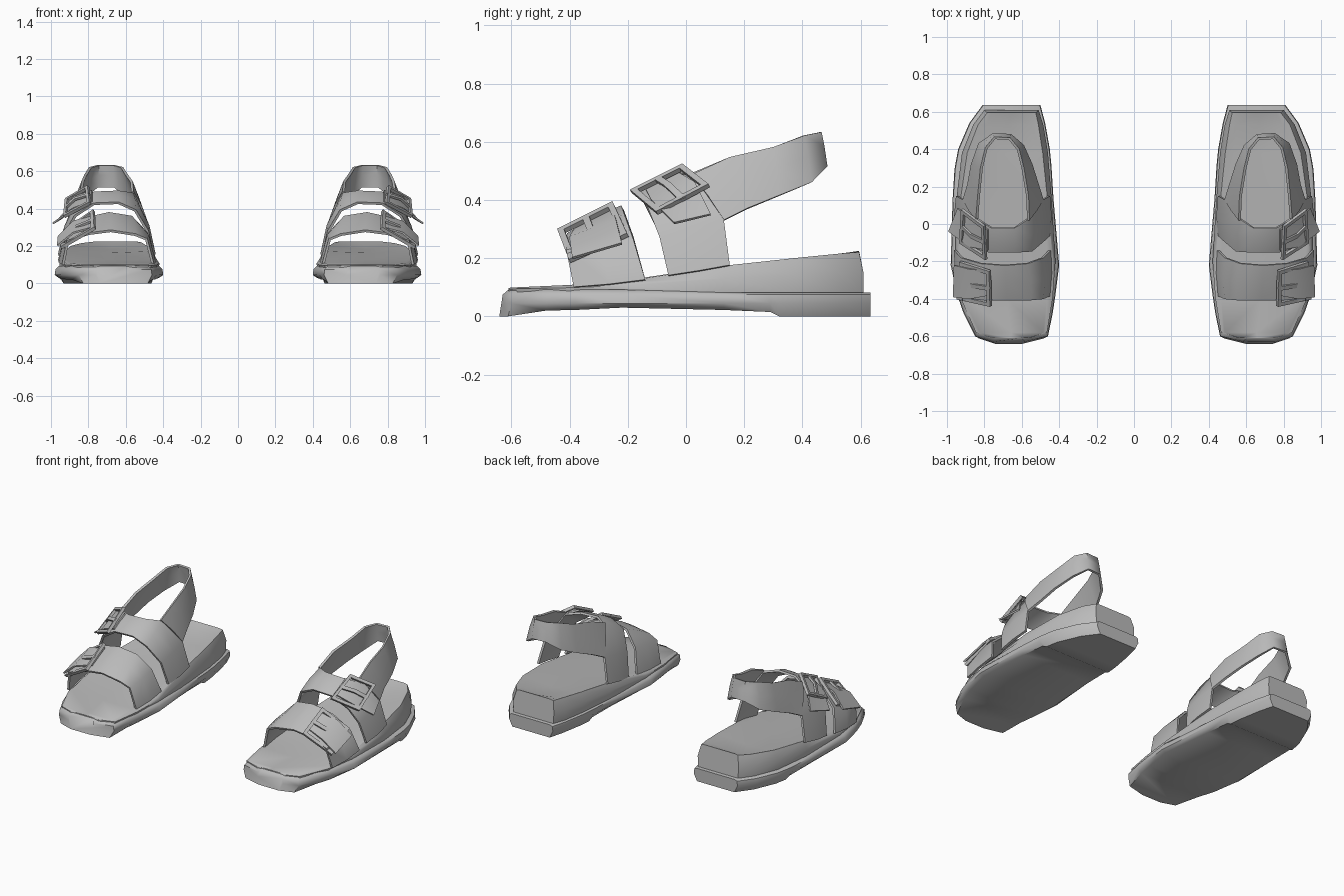
import bpy, bmesh
from mathutils import Vector

cube = bpy.data.objects.get("Cube")
if cube:
    bpy.data.objects.remove(cube, do_unlink=True)

GREY = (0.5, 0.5, 0.5, 1)
mat = bpy.data.materials.new("plain grey")
mat.use_nodes = True
mat.diffuse_color = GREY
mat.node_tree.nodes["Principled BSDF"].inputs["Base Color"].default_value = GREY


def build(name, side, verts, faces, thick=0, angle=50):
    """Mesh object, flipped in x for the right foot, optionally thickened."""
    me = bpy.data.meshes.new(name)
    me.from_pydata([(x * side, y, z) for x, y, z in verts], [], faces)
    bm = bmesh.new()
    bm.from_mesh(me)
    bmesh.ops.recalc_face_normals(bm, faces=bm.faces)
    bm.to_mesh(me)
    bm.free()
    me.materials.append(mat)
    ob = bpy.data.objects.new(name, me)
    bpy.context.collection.objects.link(ob)
    bpy.ops.object.select_all(action='DESELECT')
    ob.select_set(True)
    bpy.context.view_layer.objects.active = ob
    if thick:
        mod = ob.modifiers.new("thickness", 'SOLIDIFY')
        mod.thickness = thick
        mod.offset = 0
        bpy.ops.object.modifier_apply(modifier=mod.name)
    bpy.ops.object.shade_smooth_by_angle(angle=angle * 0.0174533)
    return ob


def loft(name, side, rings, angle=50):
    """Skin closed cross-sections and cap both ends."""
    n = len(rings[0])
    verts = [p for r in rings for p in r]
    faces = [(k * n + i, k * n + (i + 1) % n, (k + 1) * n + (i + 1) % n, (k + 1) * n + i)
             for k in range(len(rings) - 1) for i in range(n)]
    faces += [tuple(range(n)), tuple(range(len(verts) - n, len(verts)))]
    return build(name, side, verts, faces, 0, angle)


def strap(name, side, pairs, thick=0.014, bulge=0.0):
    """Band between two edges, with a slightly raised centre line."""
    c = Vector((0.70, 0, 0.2))
    verts = []
    for a, b in pairs:
        m = (Vector(a) + Vector(b)) / 2
        out = m - c
        out.y = 0
        verts += [a, tuple(m + out.normalized() * bulge), b]
    faces = [(3 * i + j, 3 * i + j + 1, 3 * i + j + 4, 3 * i + j + 3)
             for i in range(len(pairs) - 1) for j in range(2)]
    return build(name, side, verts, faces, thick)


def buckle(name, side, corners):
    """Square frame with a prong across it."""
    c = [Vector(p) for p in corners]
    mid = sum(c, Vector()) / 4
    nrm = (c[1] - c[0]).cross(c[3] - c[0]).normalized()
    verts, faces = [], []
    for h in (-0.009, 0.009):
        verts += [tuple(p + nrm * h) for p in c]
        verts += [tuple(p.lerp(mid, 0.2) + nrm * h) for p in c]
    for i in range(4):
        j = (i + 1) % 4
        faces += [(i, j, j + 4, i + 4), (i + 8, j + 8, j + 12, i + 12),
                  (i, j, j + 8, i + 8), (i + 4, j + 4, j + 12, i + 12)]
    build(name, side, verts, faces, 0, 30)
    # prong from the upper bar to the lower bar
    up, low = (c[0] + c[1]) / 2, (c[2] + c[3]) / 2
    w = (c[1] - c[0]).normalized() * 0.012
    out = nrm * (0.02 if nrm.z > 0 else -0.02)
    path = [up, up.lerp(low, 0.5) + out, low]
    verts = [tuple(p + s * w) for p in path for s in (-1, 1)]
    build(name + "_prong", side, verts, [(0, 1, 3, 2), (2, 3, 5, 4)], 0.012)


# outsole stations: y, inner x, outer x, bottom z
OUTSOLE = [(-0.63, 0.58, 0.76, 0.0), (-0.60, 0.46, 0.85, 0.0), (-0.48, 0.435, 0.91, 0.02),
           (-0.38, 0.42, 0.945, 0.022), (-0.22, 0.40, 0.98, 0.03), (0.13, 0.43, 0.97, 0.022),
           (0.29, 0.44, 0.96, 0.015), (0.32, 0.442, 0.955, 0.0), (0.40, 0.45, 0.94, 0.0),
           (0.54, 0.475, 0.88, 0.0), (0.635, 0.50, 0.81, 0.0)]
# footbed stations: y, inner x, outer x, rim z, dish depth, rim inset
FOOTBED = [(-0.61, 0.56, 0.76, 0.098, 0.0, 0.005), (-0.58, 0.465, 0.845, 0.10, 0.0, 0.008),
           (-0.40, 0.435, 0.925, 0.108, 0.0, 0.012), (-0.20, 0.42, 0.955, 0.125, 0.0, 0.015),
           (0.13, 0.44, 0.95, 0.178, 0.015, 0.022), (0.38, 0.46, 0.92, 0.205, 0.022, 0.028),
           (0.53, 0.485, 0.86, 0.22, 0.02, 0.026), (0.61, 0.51, 0.80, 0.225, 0.0, 0.015)]

# band edges as (front, back) pairs running from the inner to the outer side
TOE_STRAP = [((0.455, -0.385, 0.10), (0.45, -0.14, 0.125)), ((0.49, -0.40, 0.235), (0.49, -0.18, 0.27)),
             ((0.55, -0.405, 0.26), (0.57, -0.21, 0.355)), ((0.68, -0.405, 0.28), (0.69, -0.22, 0.375)),
             ((0.80, -0.405, 0.265), (0.82, -0.21, 0.345)), ((0.91, -0.41, 0.225), (0.92, -0.18, 0.26)),
             ((0.935, -0.385, 0.10), (0.955, -0.14, 0.125))]
INSTEP = [((0.455, -0.06, 0.14), (0.455, 0.15, 0.175)), ((0.485, -0.09, 0.28), (0.49, 0.13, 0.33)),
          ((0.55, -0.145, 0.39), (0.565, 0.03, 0.48)), ((0.64, -0.15, 0.43), (0.64, -0.02, 0.49)),
          ((0.77, -0.15, 0.425), (0.76, -0.02, 0.485)), ((0.87, -0.125, 0.36), (0.84, 0.03, 0.475)),
          ((0.92, -0.09, 0.27), (0.91, 0.13, 0.33)), ((0.95, -0.06, 0.14), (0.945, 0.15, 0.175))]
# heel loop as (lower, upper) pairs
HEEL_LOOP = [((0.49, 0.13, 0.33), (0.565, 0.02, 0.49)), ((0.515, 0.21, 0.37), (0.57, 0.15, 0.545)),
             ((0.55, 0.32, 0.415), (0.595, 0.30, 0.58)), ((0.595, 0.42, 0.46), (0.62, 0.40, 0.62)),
             ((0.66, 0.475, 0.515), (0.665, 0.455, 0.632)), ((0.75, 0.48, 0.515), (0.745, 0.46, 0.632)),
             ((0.825, 0.43, 0.46), (0.79, 0.405, 0.62)), ((0.865, 0.32, 0.415), (0.815, 0.30, 0.58)),
             ((0.885, 0.21, 0.37), (0.83, 0.15, 0.545)), ((0.91, 0.13, 0.33), (0.84, 0.02, 0.485))]
# loose strap ends
TOE_TAIL = [((0.77, -0.38, 0.30), (0.77, -0.25, 0.365)), ((0.88, -0.40, 0.27), (0.88, -0.24, 0.33)),
            ((0.965, -0.39, 0.20), (0.96, -0.22, 0.25))]
INSTEP_TAIL = [((0.78, -0.14, 0.44), (0.78, -0.03, 0.495)), ((0.88, -0.12, 0.40), (0.88, 0.03, 0.46)),
               ((0.99, -0.04, 0.32), (0.94, 0.085, 0.35))]

TOE_BUCKLE = [(0.77, -0.25, 0.39), (0.765, -0.44, 0.295), (0.945, -0.40, 0.19), (0.93, -0.20, 0.28)]
INSTEP_BUCKLE = [(0.80, -0.01, 0.52), (0.79, -0.19, 0.43), (0.93, -0.10, 0.355), (0.92, 0.08, 0.45)]

for foot, s in (("left", 1), ("right", -1)):
    # outsole with raised arch and heel block
    rings = []
    for k, (y, a, b, zb) in enumerate(OUTSOLE):
        ylow = y - 0.012 if y < -0.59 else y
        yup = y + 0.02 if y < -0.59 else y
        top = 0.092 if y < -0.1 else 0.082
        rings.append([(a + 0.022, ylow, zb), (a, y, 0.045), (a + 0.004, y, 0.075), (a + 0.02, yup, top),
                      (b - 0.02, yup, top), (b - 0.004, y, 0.075), (b, y, 0.045), (b - 0.022, ylow, zb)])
    loft(foot + "_outsole", s, rings)

    # wedge footbed with dished heel
    rings = []
    for y, a, b, z, dish, ins in FOOTBED:
        mid = (a + b) / 2
        yt = y - 0.015 if y > 0.6 else y
        rings.append([(a + 0.004, y, 0.078), (a, y, 0.45 * z + 0.05), (a + ins, yt, z - 0.004),
                      (a + 2.6 * ins, yt, z - dish * 0.5), (mid, yt, z - dish),
                      (b - 2.6 * ins, yt, z - dish * 0.5), (b - ins, yt, z - 0.004),
                      (b, y, 0.45 * z + 0.05), (b - 0.004, y, 0.078)])
    loft(foot + "_footbed", s, rings)

    # straps and their buckles
    strap(foot + "_toe_strap", s, TOE_STRAP, bulge=0.008)
    strap(foot + "_instep_strap", s, INSTEP, bulge=0.008)
    strap(foot + "_heel_loop", s, HEEL_LOOP, bulge=0.008)
    strap(foot + "_toe_strap_end", s, TOE_TAIL, 0.01)
    strap(foot + "_instep_strap_end", s, INSTEP_TAIL, 0.01)
    buckle(foot + "_toe_buckle", s, TOE_BUCKLE)
    buckle(foot + "_instep_buckle", s, INSTEP_BUCKLE)
